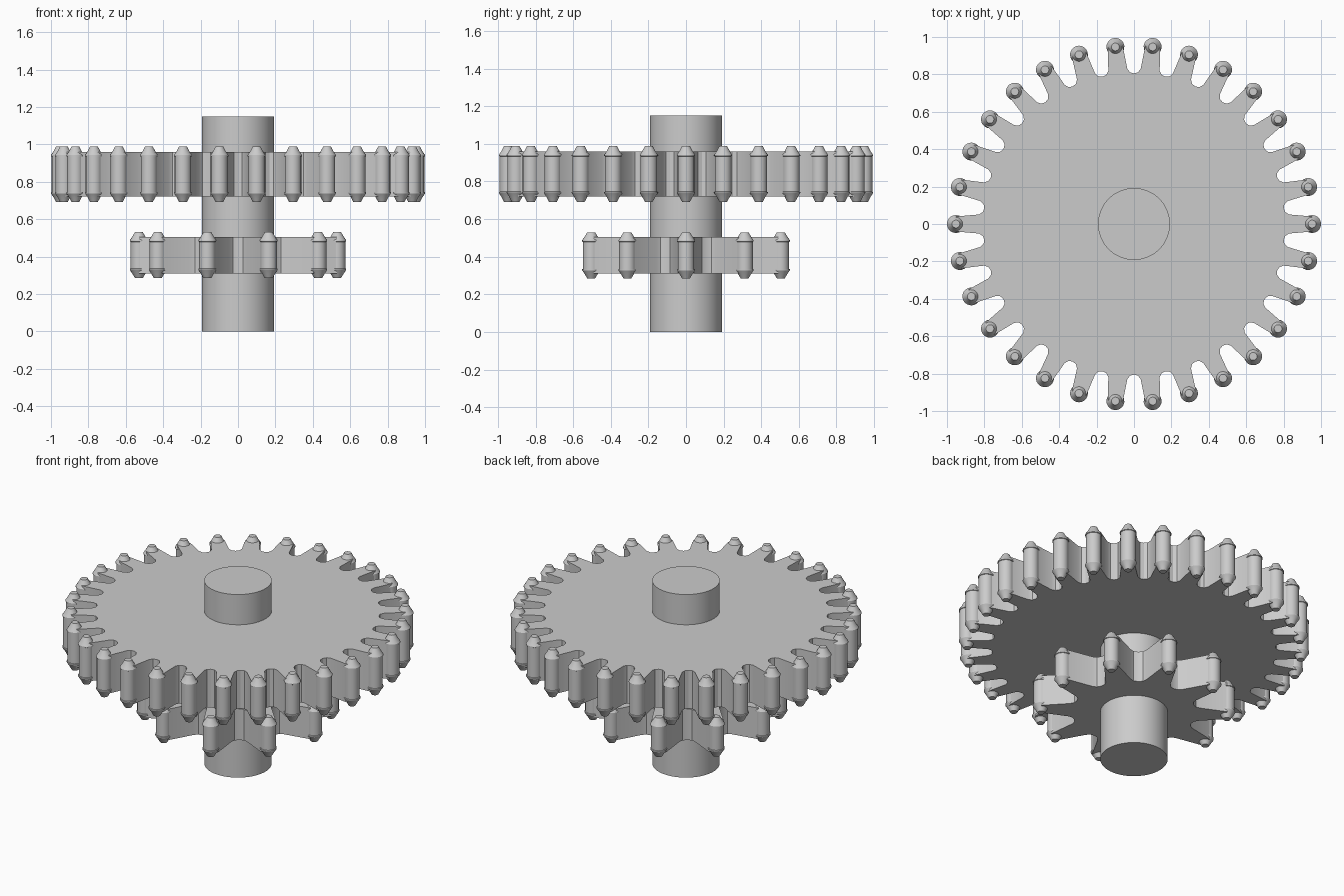
import bpy, bmesh
from math import sin, cos, pi, radians

if "Cube" in bpy.data.objects:
    bpy.data.objects.remove(bpy.data.objects["Cube"])


def finish(bm, name, angle=30):
    bmesh.ops.remove_doubles(bm, verts=bm.verts, dist=1e-5)
    bmesh.ops.recalc_face_normals(bm, faces=bm.faces)
    me = bpy.data.meshes.new(name)
    bm.to_mesh(me)
    bm.free()
    ob = bpy.data.objects.new(name, me)
    bpy.context.collection.objects.link(ob)
    bpy.ops.object.select_all(action='DESELECT')
    ob.select_set(True)
    bpy.context.view_layer.objects.active = ob
    bpy.ops.object.shade_smooth_by_angle(angle=radians(angle))
    return ob


def gear(name, teeth, pin_r, root, tip_half, gap_half, z0, z1):
    """Extruded sprocket outline: tapered teeth ending at the pins, concave valleys."""
    outline = []
    half = pi / teeth
    for i in range(teeth):
        a = 2 * half * i
        # tooth tip, in the tooth's own frame (radial, tangential)
        for r, t in ((pin_r, -tip_half), (pin_r, tip_half)):
            outline.append((r * cos(a) - t * sin(a), r * sin(a) + t * cos(a)))
        # valley floor, in the valley's frame
        v = a + half
        for r, t in ((root + .025, -1), (root + .006, -.6), (root, 0),
                     (root + .006, .6), (root + .025, 1)):
            t *= gap_half
            outline.append((r * cos(v) - t * sin(v), r * sin(v) + t * cos(v)))
    bm = bmesh.new()
    face = bm.faces.new([bm.verts.new((x, y, z0)) for x, y in outline])
    ext = bmesh.ops.extrude_face_region(bm, geom=[face], use_keep_orig=True)
    top = [g for g in ext['geom'] if isinstance(g, bmesh.types.BMVert)]
    bmesh.ops.translate(bm, verts=top, vec=(0, 0, z1 - z0))
    return finish(bm, name)


def pins(name, count, pin_r, z0, z1, cap, segs=20):
    """Ring of lathed pins with a small collar and tapered cap at each end."""
    low = [(0, z0 - cap), (.021, z0 - cap), (.034, z0 - .003), (.044, z0 + .012),
           (.048, z0 + .018), (.048, z0 + .024), (.044, z0 + .026)]
    profile = low + [(r, z0 + z1 - z) for r, z in reversed(low)]
    bm = bmesh.new()
    for i in range(count):
        a = 2 * pi * i / count
        cx, cy = pin_r * cos(a), pin_r * sin(a)
        rings = [[bm.verts.new((cx + r * cos(a + 2 * pi * k / segs),
                                cy + r * sin(a + 2 * pi * k / segs), z))
                  for k in range(segs)] for r, z in profile[1:-1]]
        for lo, hi in zip(rings, rings[1:]):
            for k in range(segs):
                n = (k + 1) % segs
                bm.faces.new((lo[k], lo[n], hi[n], hi[k]))
        bm.faces.new(rings[0][::-1])
        bm.faces.new(rings[-1])
    return finish(bm, name)


# central shaft
bm = bmesh.new()
bmesh.ops.create_cone(bm, cap_ends=True, segments=64, radius1=.192, radius2=.192, depth=1.15)
bmesh.ops.translate(bm, verts=bm.verts, vec=(0, 0, .575))
finish(bm, "shaft")

# large upper gear and its pins
gear("large_gear", 30, .952, .805, .04, .036, .72, .96)
pins("large_gear_pins", 30, .952, .72, .96, .028)

# small lower gear and its pins
gear("small_gear", 10, .53, .35, .042, .045, .31, .505)
pins("small_gear_pins", 10, .53, .31, .505, .025)
